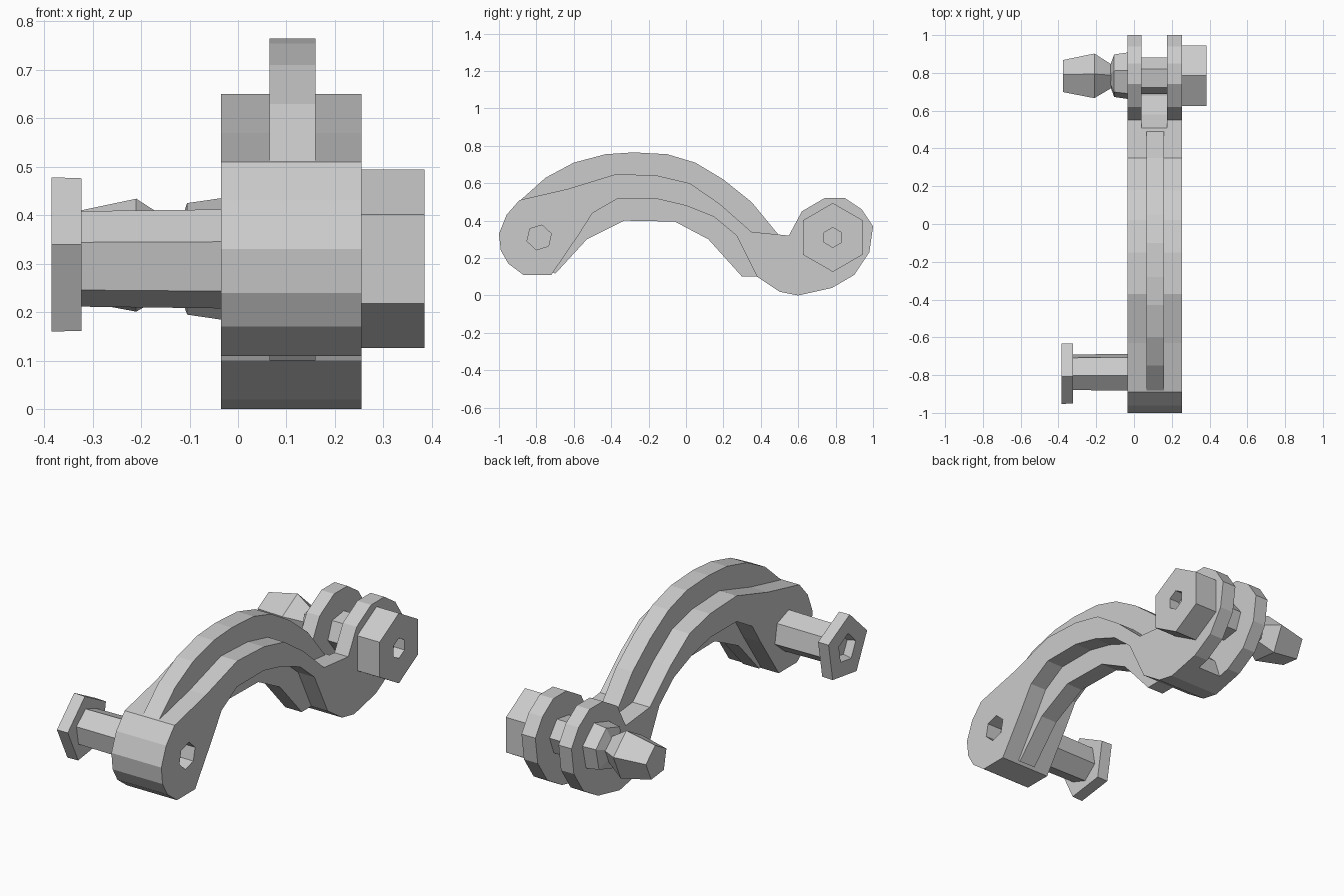
import bpy, bmesh, math

cube = bpy.data.objects.get("Cube")
if cube:
    bpy.data.objects.remove(cube, do_unlink=True)

steel = bpy.data.materials.new("plain grey")
steel.use_nodes = True
GREY = (0.6, 0.6, 0.6, 1)
steel.diffuse_color = GREY
steel.node_tree.nodes["Principled BSDF"].inputs["Base Color"].default_value = GREY


def finish(name, bm):
    bmesh.ops.recalc_face_normals(bm, faces=bm.faces)
    mesh = bpy.data.meshes.new(name)
    bm.to_mesh(mesh)
    bm.free()
    mesh.materials.append(steel)
    ob = bpy.data.objects.new(name, mesh)
    bpy.context.collection.objects.link(ob)
    return ob


def slab(name, x0, x1, outline):
    """Side profile (y, z) extruded across x."""
    bm = bmesh.new()
    face = bm.faces.new([bm.verts.new((x0, y, z)) for y, z in outline])
    out = bmesh.ops.extrude_face_region(bm, geom=[face])
    for v in out["geom"]:
        if isinstance(v, bmesh.types.BMVert):
            v.co.x = x1
    return finish(name, bm)


def spindle(name, y, z, sides, phase, rings):
    """Faceted solid along x from (x, radius) rings; inward rings make sockets."""
    bm = bmesh.new()
    loops = []
    for x, r in rings:
        angles = [phase + math.tau * i / sides for i in range(sides)]
        loops.append([bm.verts.new((x, y + r * math.cos(a), z + r * math.sin(a)))
                      for a in angles])
    for a, b in zip(loops, loops[1:]):
        for i in range(sides):
            j = (i + 1) % sides
            bm.faces.new((a[i], a[j], b[j], b[i]))
    bm.faces.new(loops[0])
    bm.faces.new(loops[-1])
    return finish(name, bm)


def cut(target, cutter):
    cutter.hide_render = True
    mod = target.modifiers.new("cut", "BOOLEAN")
    mod.operation = "DIFFERENCE"
    mod.solver = "EXACT"
    mod.object = cutter
    graph = bpy.context.evaluated_depsgraph_get()
    mesh = bpy.data.meshes.new_from_object(target.evaluated_get(graph))
    target.modifiers.clear()
    target.data = mesh
    bpy.data.objects.remove(cutter, do_unlink=True)


FRONT_Y, BACK_Y, AXIS_Z = -0.785, 0.785, 0.31
LEFT, RIGHT = 0.255, -0.035

# Wide body: front boss, curved flange and clevis cheeks
body = slab("arm_body", RIGHT, LEFT, [
    (-0.89, 0.51), (-0.63, 0.57), (-0.37, 0.65), (-0.15, 0.64), (0.02, 0.6),
    (0.18, 0.49), (0.35, 0.34), (0.55, 0.32), (0.62, 0.45), (0.74, 0.52),
    (0.85, 0.52), (0.94, 0.46), (1.0, 0.37), (0.98, 0.23), (0.9, 0.11),
    (0.78, 0.04), (0.6, 0), (0.5, 0.02), (0.38, 0.1), (0.27, 0.32),
    (0.15, 0.42), (0, 0.48), (-0.15, 0.515), (-0.37, 0.515), (-0.5, 0.44),
    (-0.57, 0.33), (-0.72, 0.11), (-0.87, 0.11), (-0.95, 0.17),
    (-0.99, 0.24), (-1.0, 0.33), (-0.96, 0.43)])

# Clevis slot and boss socket
cut(body, slab("slot_cutter", 0.04, 0.175, [
    (0.48, 0.6), (0.5, 0.335), (0.58, 0.22), (0.68, 0.13), (0.76, -0.1),
    (1.2, -0.1), (1.2, 0.6)]))
cut(body, spindle("socket_cutter", FRONT_Y, AXIS_Z, 6, 0.3,
                  [(0.17, 0.068), (0.3, 0.068)]))

# Narrow rib running above and below the flange
slab("arm_rib", 0.065, 0.16, [
    (-0.89, 0.505), (-0.75, 0.63), (-0.6, 0.71), (-0.43, 0.755),
    (-0.28, 0.765), (-0.1, 0.755), (0.05, 0.71), (0.2, 0.62), (0.35, 0.5),
    (0.49, 0.33), (0.5, 0.1), (0.3, 0.1), (0.12, 0.3), (-0.06, 0.395),
    (-0.33, 0.4), (-0.53, 0.3), (-0.7, 0.115), (-0.8, 0.2)])

# Front bolt: shank and five-sided socket head
spindle("front_bolt_shank", FRONT_Y, AXIS_Z, 6, math.radians(40),
        [(RIGHT + 0.03, 0.104), (-0.33, 0.1)])
spindle("front_bolt_head", FRONT_Y, AXIS_Z, 5, math.radians(170),
        [(-0.323, 0.168), (-0.385, 0.17), (-0.385, 0.075), (-0.345, 0.06)])

# Clevis bolt: pin, hexagonal socket head, collar and tapered end nut
spindle("clevis_pin", BACK_Y, AXIS_Z, 6, 0.15, [(0.0, 0.098), (0.22, 0.098)])
spindle("clevis_bolt_head", BACK_Y, AXIS_Z, 6, math.pi / 2,
        [(0.25, 0.184), (0.385, 0.184), (0.385, 0.053), (0.325, 0.053)])
spindle("clevis_collar", BACK_Y, AXIS_Z, 6, 0.3,
        [(RIGHT + 0.01, 0.13), (-0.105, 0.118), (-0.125, 0.06)])
spindle("clevis_end_nut", BACK_Y - 0.005, AXIS_Z, 5, 0.2,
        [(-0.11, 0.06), (-0.21, 0.125), (-0.375, 0.09)])
